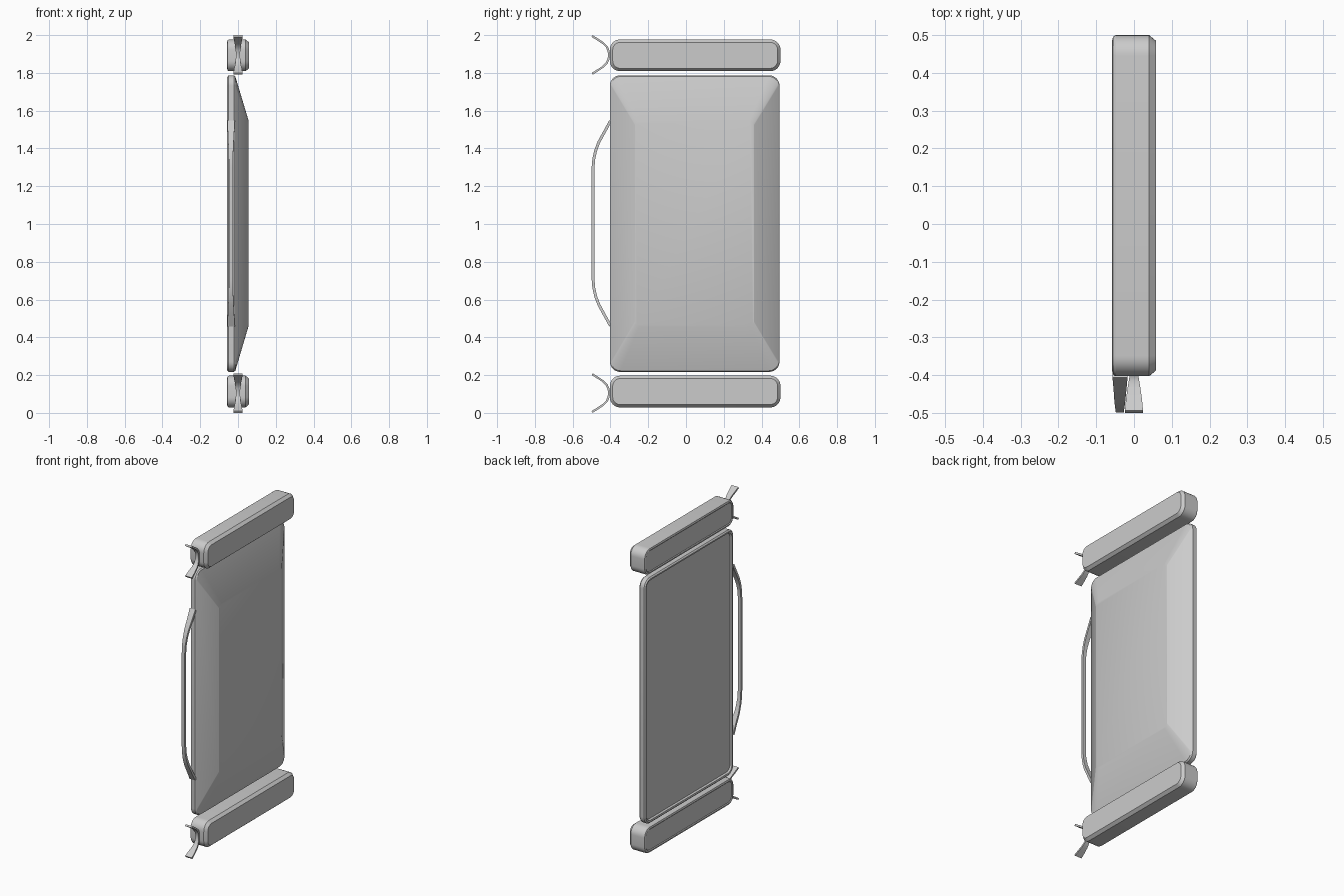
import bpy, bmesh, math
from mathutils import Vector

if "Cube" in bpy.data.objects:
    bpy.data.objects.remove(bpy.data.objects["Cube"])


def finish(name, bm):
    bmesh.ops.recalc_face_normals(bm, faces=bm.faces)
    me = bpy.data.meshes.new(name)
    bm.to_mesh(me)
    bm.free()
    ob = bpy.data.objects.new(name, me)
    bpy.context.collection.objects.link(ob)
    bpy.ops.object.select_all(action='DESELECT')
    ob.select_set(True)
    bpy.context.view_layer.objects.active = ob
    bpy.ops.object.shade_smooth_by_angle(angle=math.radians(25))
    return ob


def bridge(bm, loops, closed_ends=True):
    for a, b in zip(loops, loops[1:]):
        n = len(a)
        for i in range(n):
            j = (i + 1) % n
            bm.faces.new((a[i], a[j], b[j], b[i]))
    if closed_ends:
        bm.faces.new(loops[0])
        bm.faces.new(loops[-1])


def loft(name, rings, seg=8):
    """Loft rounded rectangles: (x, y0, y1, z0, z1, corner radius)."""
    bm = bmesh.new()
    loops = []
    for x, y0, y1, z0, z1, r in rings:
        loop = []
        corners = [(y1 - r, z1 - r), (y0 + r, z1 - r), (y0 + r, z0 + r), (y1 - r, z0 + r)]
        for k, (cy, cz) in enumerate(corners):
            for i in range(seg + 1):
                a = math.pi / 2 * (k + i / seg)
                loop.append(bm.verts.new((x, cy + r * math.cos(a), cz + r * math.sin(a))))
        loops.append(loop)
    bridge(bm, loops)
    return finish(name, bm)


def ribbon(name, pts, thick):
    """Sweep a flat strip along (y, z, x_min, x_max) points."""
    bm = bmesh.new()
    loops = []
    for i, (y, z, x0, x1) in enumerate(pts):
        p, q = pts[max(i - 1, 0)], pts[min(i + 1, len(pts) - 1)]
        t = Vector((q[0] - p[0], q[1] - p[1])).normalized()
        n = Vector((-t.y, t.x)) * thick / 2
        loops.append([bm.verts.new(c) for c in (
            (x0, y + n.x, z + n.y), (x1, y + n.x, z + n.y),
            (x1, y - n.x, z - n.y), (x0, y - n.x, z - n.y))])
    bridge(bm, loops)
    return finish(name, bm)


def mirrored(half, mid):
    """Complete a path by reflecting it about z = mid."""
    return half + [(y, 2 * mid - z, a, b) for y, z, a, b in reversed(half)
                   if abs(z - mid) > 1e-4]


def inset(x, box, d, r):
    y0, y1, z0, z1 = box
    return (x, y0 + d, y1 - d, z0 + d, z1 - d, r)


# Main panel: shallow recessed back, rounded rim, raised tapered front
panel = (-0.403, 0.495, 0.217, 1.787)
loft("main_panel", [
    inset(-0.045, panel, 0.024, 0.035),
    inset(-0.055, panel, 0.018, 0.040),
    inset(-0.057, panel, 0.008, 0.048),
    inset(-0.050, panel, 0.0, 0.055),
    inset(-0.022, panel, 0.0, 0.055),
    inset(-0.014, panel, 0.006, 0.050),
    (0.056, -0.27, 0.36, 0.46, 1.547, 0.025)])

# Bars above and below, each with a forked clip
for label, zc in (("lower", 0.113), ("upper", 1.893)):
    bar = (-0.403, 0.5, zc - 0.084, zc + 0.084)
    loft(label + "_bar", [
        inset(-0.054, bar, 0.019, 0.036),
        inset(-0.058, bar, 0.014, 0.040),
        inset(-0.055, bar, 0.004, 0.050),
        inset(-0.048, bar, 0.0, 0.054),
        inset(0.040, bar, 0.0, 0.054),
        inset(0.058, bar, 0.015, 0.040)])
    zf = 0.105 if label == "lower" else 1.895
    half = [(-0.497, zf + 0.100, -0.024, 0.024), (-0.465, zf + 0.080, -0.021, 0.021),
            (-0.438, zf + 0.062, -0.017, 0.017), (-0.420, zf + 0.044, -0.014, 0.014),
            (-0.410, zf + 0.022, -0.012, 0.012), (-0.407, zf, -0.011, 0.011)]
    ribbon(label + "_clip", mirrored(half, zf), 0.011)

# Side handle
half = [(-0.400, 1.545, -0.057, -0.017), (-0.432, 1.487, -0.054, -0.020),
        (-0.462, 1.432, -0.052, -0.023), (-0.478, 1.390, -0.050, -0.025),
        (-0.488, 1.345, -0.049, -0.027), (-0.492, 1.300, -0.048, -0.027)]
ribbon("side_handle", mirrored(half, 1.003), 0.015)
